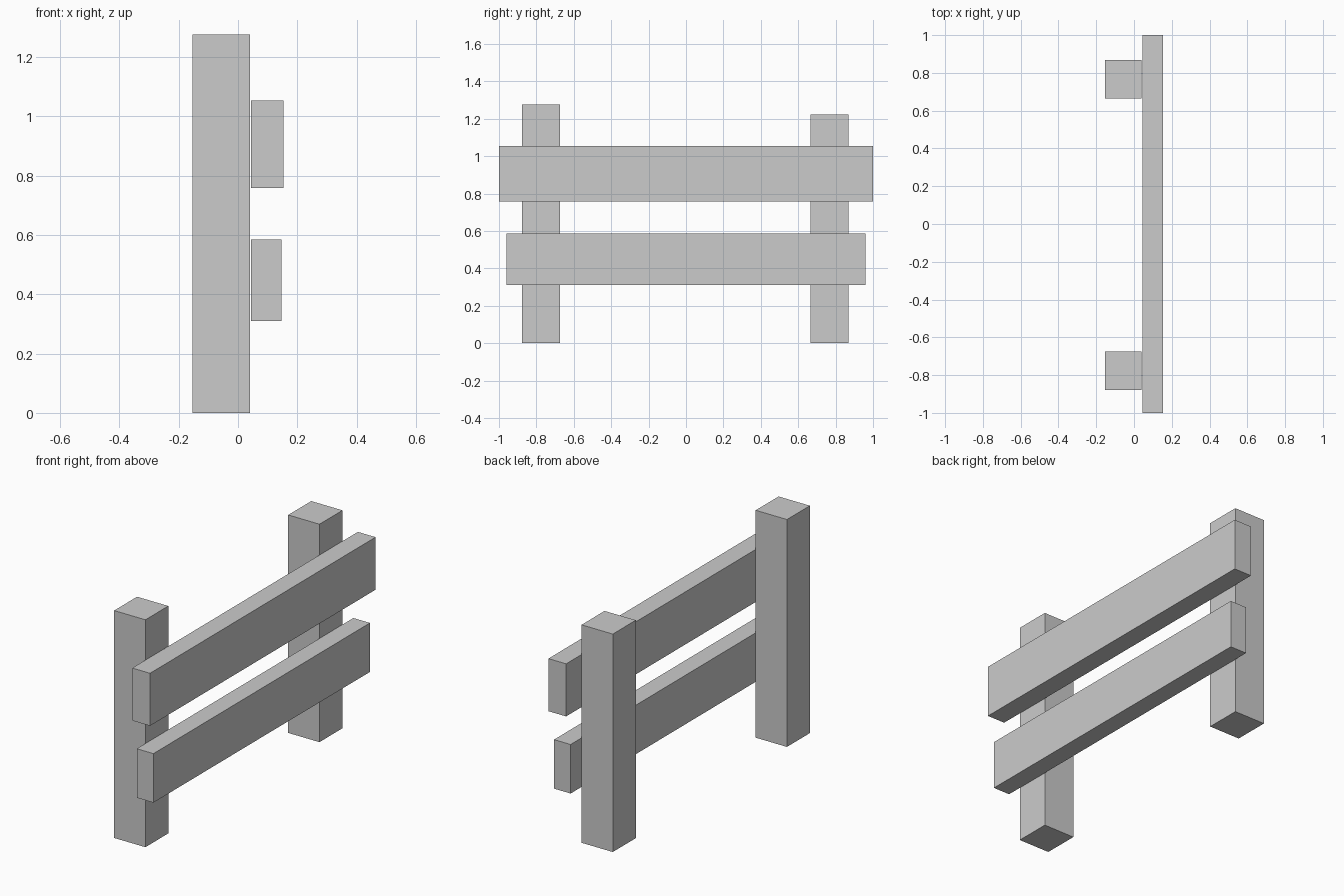
import bpy

if "Cube" in bpy.data.objects:
    bpy.data.objects.remove(bpy.data.objects["Cube"])


def box(name, x, y, z):
    """Box spanning the (min, max) range on each axis."""
    spans = (x, y, z)
    bpy.ops.mesh.primitive_cube_add(size=1, location=[(a + b) / 2 for a, b in spans])
    ob = bpy.context.object
    ob.name = ob.data.name = name
    ob.scale = [b - a for a, b in spans]
    bpy.ops.object.transform_apply(location=False, rotation=False, scale=True)
    return ob


# Upright posts, the front one slightly taller
POST_X = (-0.154, 0.04)
box("front_post", POST_X, (-0.878, -0.675), (0, 1.276))
box("back_post", POST_X, (0.665, 0.869), (0, 1.223))

# Horizontal rails, set just off the post faces
box("upper_rail", (0.044, 0.154), (-1.0, 1.0), (0.758, 1.053))
box("lower_rail", (0.044, 0.147), (-0.96, 0.96), (0.31, 0.585))
